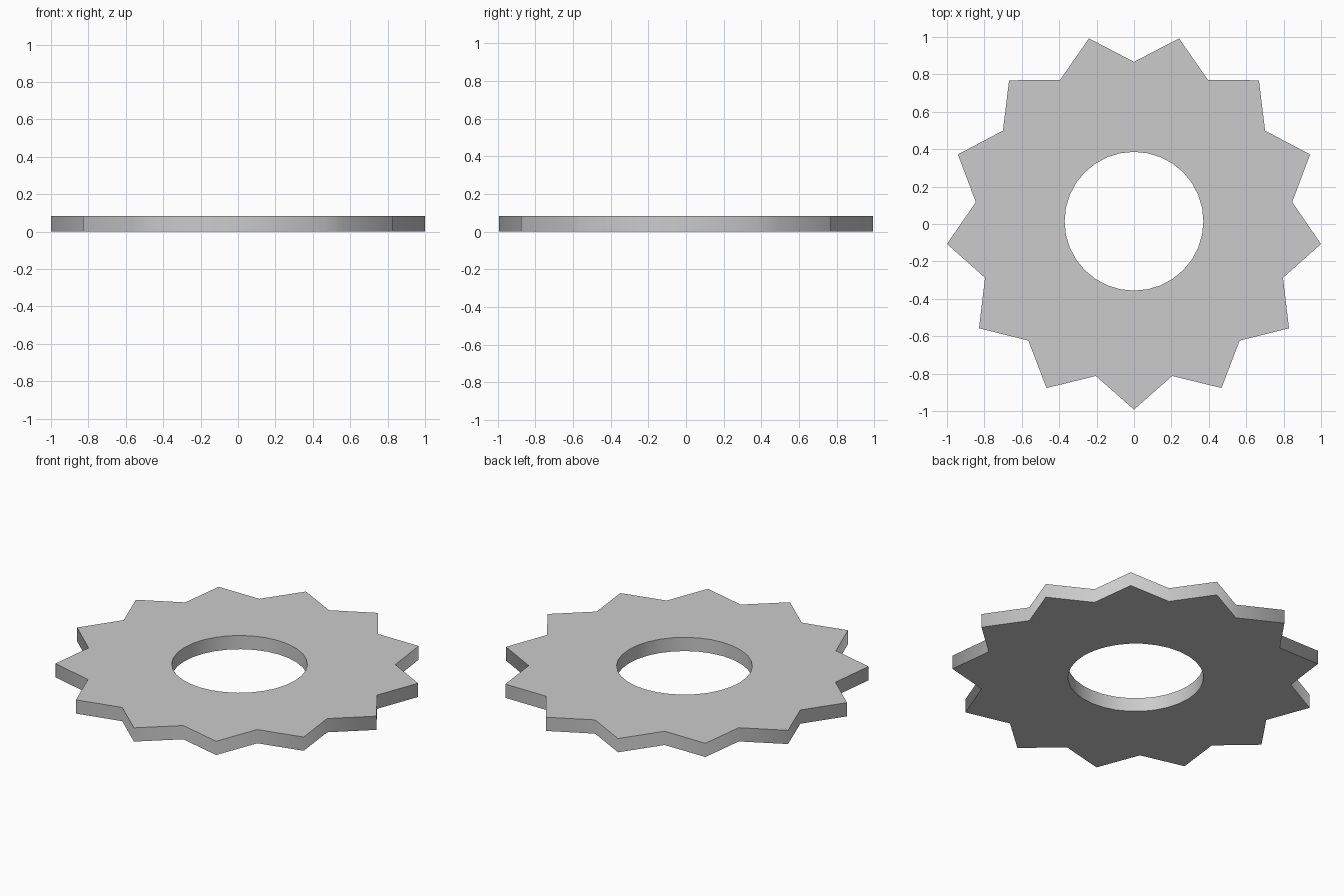
import bpy, bmesh
from math import sin, cos, pi

if "Cube" in bpy.data.objects:
    bpy.data.objects.remove(bpy.data.objects["Cube"])

POINTS, R_TIP, R_VALLEY = 13, 1.007, 0.852
R_HOLE, HOLE_SIDES = 0.371, 32
THICK, CY = 0.083, 0.0147


def ring(bm, radii, z=0):
    """Closed loop of edges, starting at the front (-y), cycling through radii."""
    n = len(radii)
    vs = [bm.verts.new((r * sin(2 * pi * i / n), CY - r * cos(2 * pi * i / n), z))
          for i, r in enumerate(radii)]
    return [bm.edges.new((vs[i], vs[(i + 1) % n])) for i in range(n)]


bm = bmesh.new()

# Star outline and round hole, filled as one flat plate
edges = ring(bm, [R_TIP, R_VALLEY] * POINTS) + ring(bm, [R_HOLE] * HOLE_SIDES)
bmesh.ops.triangle_fill(bm, use_beauty=True, use_dissolve=False, edges=edges)

# Thickness
ext = bmesh.ops.extrude_face_region(bm, geom=bm.faces[:], use_keep_orig=True)
top = [g for g in ext["geom"] if isinstance(g, bmesh.types.BMVert)]
bmesh.ops.translate(bm, verts=top, vec=(0, 0, THICK))
bmesh.ops.recalc_face_normals(bm, faces=bm.faces[:])

# Walls flow smoothly round the outline; rims stay crisp
bm.normal_update()
for f in bm.faces:
    f.smooth = abs(f.normal.z) < 0.5
for e in bm.edges:
    if len({f.smooth for f in e.link_faces}) == 2:
        e.smooth = False

mesh = bpy.data.meshes.new("star_washer")
bm.to_mesh(mesh)
bm.free()
washer = bpy.data.objects.new("star_washer", mesh)
bpy.context.collection.objects.link(washer)
